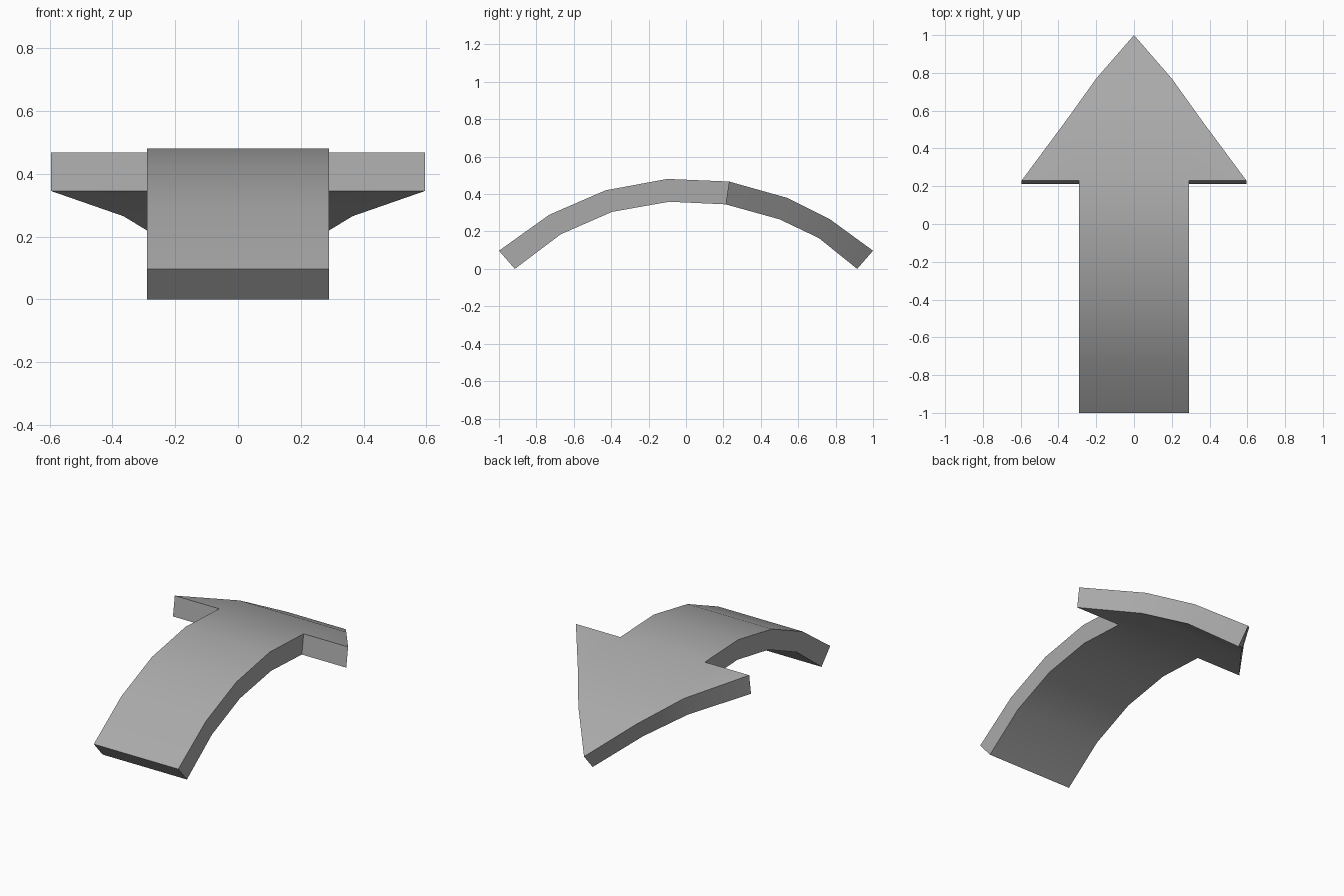
import bpy
import bmesh
import math

cube = bpy.data.objects.get("Cube")
if cube:
    bpy.data.objects.remove(cube, do_unlink=True)

grey = bpy.data.materials.new("mid_grey")
grey.use_nodes = True
colour = (0.4, 0.4, 0.4, 1)
grey.diffuse_color = colour
grey.node_tree.nodes["Principled BSDF"].inputs["Base Color"].default_value = colour

# Arched profile as (y, z) stations from tail to tip
TOP = [(-1, .097), (-.73, .29), (-.43, .42), (-.1, .481),
       (.23, .467), (.54, .38), (.77, .265), (1, .097)]
UNDER = [(-.915, 0), (-.67, .185), (-.395, .305), (-.09, .359),
         (.212, .345), (.5, .265), (.71, .165), (.915, 0)]

# Half widths across each station: shaft, barbed shoulder, tapering head
SHAFT = .29
ROWS = [[-SHAFT, SHAFT]] * 4 + [[-.595, -SHAFT, SHAFT, .595],
                                [-.365, .365], [-.2, .2], [0]]

bm = bmesh.new()


def add_skin(profile):
    """Lay one curved arrow-shaped skin and return its rows of vertices."""
    rows = [[bm.verts.new((x, y, z)) for x in xs]
            for xs, (y, z) in zip(ROWS, profile)]
    for i, (near, far) in enumerate(zip(rows, rows[1:])):
        if i == 3:
            far = far[1:3]          # the shaft meets the middle of the shoulder
        bm.faces.new(near + far[::-1])
    return rows


def outline(rows):
    """Walk the arrow boundary anticlockwise from the tail."""
    right = [v for r in rows[:4] for v in r[-1:]]
    right += rows[4][2:] + [r[-1] for r in rows[5:]]
    left = [r[0] for r in rows[6:4:-1]] + rows[4][:2]
    left += [r[0] for r in rows[3::-1]]
    return right + left


# Upper and lower skins joined by a wall around the edge
upper = outline(add_skin(TOP))
lower = outline(add_skin(UNDER))
for i in range(len(upper)):
    j = (i + 1) % len(upper)
    bm.faces.new((upper[i], lower[i], lower[j], upper[j]))
bmesh.ops.recalc_face_normals(bm, faces=bm.faces)

mesh = bpy.data.meshes.new("curved_arrow")
bm.to_mesh(mesh)
bm.free()
mesh.materials.append(grey)
arrow = bpy.data.objects.new("curved_arrow", mesh)
bpy.context.collection.objects.link(arrow)

# Smooth along the arch, crisp around the rim
bpy.ops.object.select_all(action='DESELECT')
arrow.select_set(True)
bpy.context.view_layer.objects.active = arrow
bpy.ops.object.shade_smooth_by_angle(angle=math.radians(30))
